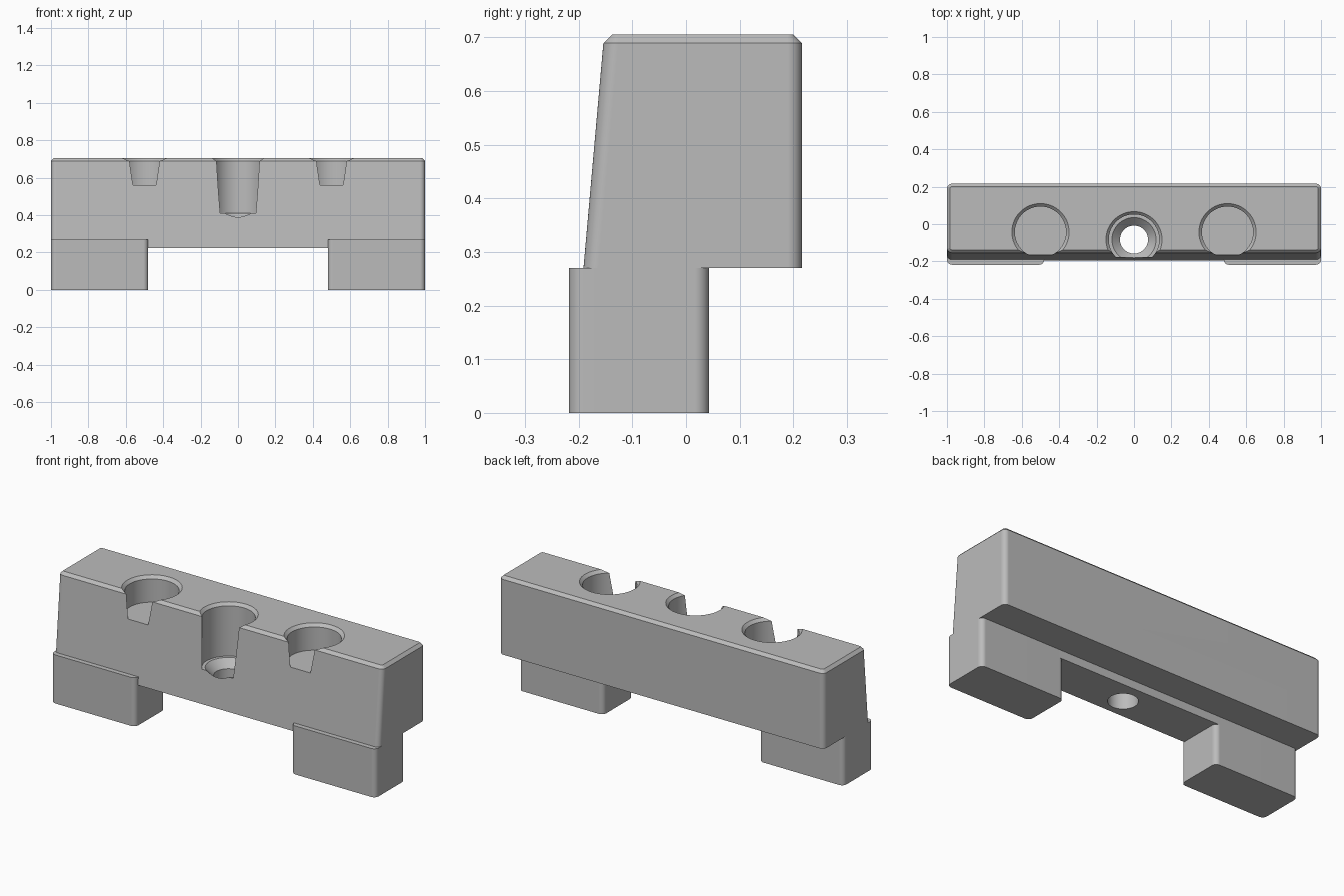
import bpy, bmesh, math

cube = bpy.data.objects.get("Cube")
if cube:
    bpy.data.objects.remove(cube, do_unlink=True)

grey = bpy.data.materials.new("mid_grey")
grey.use_nodes = True
COLOUR = (0.5, 0.5, 0.5, 1)
grey.diffuse_color = COLOUR
grey.node_tree.nodes["Principled BSDF"].inputs["Base Color"].default_value = COLOUR


def rounded_rect(x0, x1, y0, y1, r, z, steps=8):
    """Counter-clockwise outline with rounded corners."""
    corners = [(x1 - r, y1 - r), (x0 + r, y1 - r), (x0 + r, y0 + r), (x1 - r, y0 + r)]
    pts = []
    for q, (cx, cy) in enumerate(corners):
        for i in range(steps + 1):
            a = (q + i / steps) * math.pi / 2
            pts.append((cx + r * math.cos(a), cy + r * math.sin(a), z))
    return pts


def circle(cx, cy, r, z, n=64):
    return [(cx + r * math.cos(2 * math.pi * i / n),
             cy + r * math.sin(2 * math.pi * i / n), z) for i in range(n)]


def loft(name, loops):
    """Closed solid through matching outlines, listed from bottom to top."""
    bm = bmesh.new()
    rings = [[bm.verts.new(p) for p in loop] for loop in loops]
    for low, high in zip(rings, rings[1:]):
        for i in range(len(low)):
            j = (i + 1) % len(low)
            bm.faces.new((low[i], low[j], high[j], high[i]))
    bm.faces.new(rings[0][::-1])
    bm.faces.new(rings[-1])
    mesh = bpy.data.meshes.new(name)
    bm.to_mesh(mesh)
    bm.free()
    mesh.materials.append(grey)
    ob = bpy.data.objects.new(name, mesh)
    bpy.context.collection.objects.link(ob)
    return ob


def box(name, x0, x1, y0, y1, z0, z1):
    return loft(name, [[(x0, y0, z), (x1, y0, z), (x1, y1, z), (x0, y1, z)] for z in (z0, z1)])


def cut(ob, cutter):
    cutter.hide_render = True
    mod = ob.modifiers.new("cut", "BOOLEAN")
    mod.operation = "DIFFERENCE"
    mod.solver = "EXACT"
    mod.object = cutter
    bpy.context.view_layer.objects.active = ob
    bpy.ops.object.modifier_apply(modifier=mod.name)
    bpy.data.objects.remove(cutter, do_unlink=True)


def finish(ob):
    bpy.ops.object.select_all(action="DESELECT")
    ob.select_set(True)
    bpy.context.view_layer.objects.active = ob
    bpy.ops.object.shade_smooth_by_angle(angle=math.radians(30))
    weighted = ob.modifiers.new("flat_normals", "WEIGHTED_NORMAL")
    weighted.keep_sharp = True


BACK, STEP, SHOULDER, TOP = 0.216, 0.27, 0.689, 0.705
R, BEVEL = 0.027, 0.016

# Main block: sloping front, chamfered top rim
body = loft("body", [
    rounded_rect(-1, 1, -0.195, BACK, R, 0.225),
    rounded_rect(-1, 1, -0.154, BACK, R, SHOULDER),
    rounded_rect(-1 + BEVEL, 1 - BEVEL, -0.154 + BEVEL, BACK - BEVEL, R - BEVEL, TOP),
])

# Underside steps: overhang at the back, seats for the feet at the ends
cut(body, box("back_step", -1.1, 1.1, 0.043, 0.4, 0.1, STEP))
for side in (-1, 1):
    xs = sorted((side * 0.51, side * 1.1))
    cut(body, box("foot_seat", *xs, -0.4, 0.4, 0.1, STEP))

# Round side pockets, open at the front
for side in (-1, 1):
    x, y = side * 0.5, -0.043
    cut(body, loft("pocket", [circle(x, y, r, z) for r, z in
                              ((0.137, 0.56), (0.137, SHOULDER), (0.153, TOP), (0.153, 0.8))]))

# Central countersunk screw hole
cut(body, loft("screw_hole", [circle(0, -0.083, r, z) for r, z in
                              ((0.075, 0.1), (0.075, 0.367), (0.118, 0.41), (0.135, 0.41),
                               (0.135, SHOULDER), (0.15, TOP), (0.15, 0.8))]))
finish(body)

# Feet
for side, label in ((-1, "right"), (1, "left")):
    xs = sorted((side * 0.48, side * 1.0))
    foot = loft(label + "_foot", [rounded_rect(*xs, -0.218, 0.043, R, z) for z in (0, STEP)])
    finish(foot)
